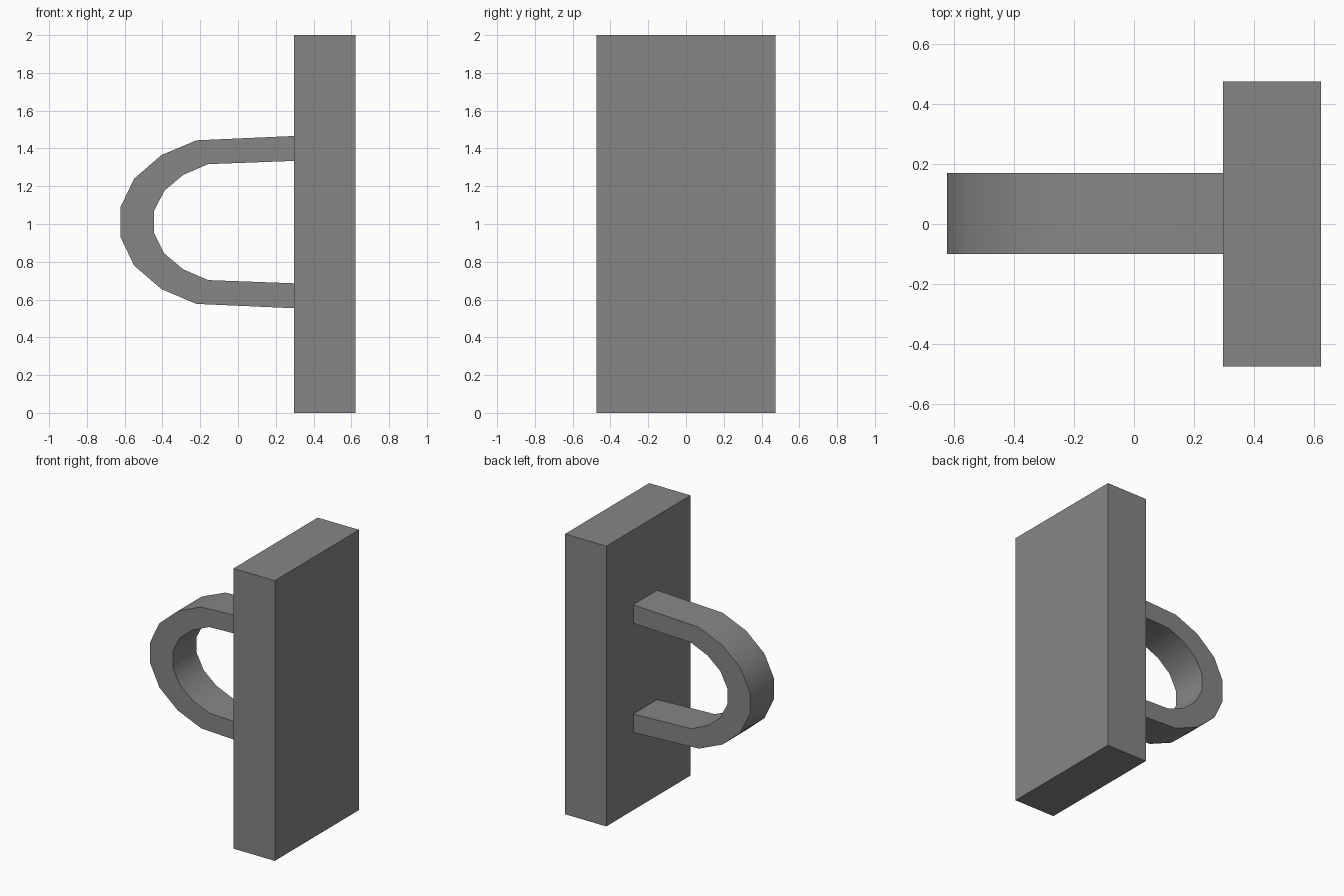
import bpy, bmesh
from mathutils import Vector

if "Cube" in bpy.data.objects:
    bpy.data.objects.remove(bpy.data.objects["Cube"])

grey = bpy.data.materials.new("grey")
grey.diffuse_color = (0.24, 0.24, 0.24, 1)
grey.use_nodes = True
grey.node_tree.nodes["Principled BSDF"].inputs["Base Color"].default_value = grey.diffuse_color


def make_object(name, bm):
    bmesh.ops.recalc_face_normals(bm, faces=bm.faces)
    mesh = bpy.data.meshes.new(name)
    bm.to_mesh(mesh)
    bm.free()
    mesh.materials.append(grey)
    obj = bpy.data.objects.new(name, mesh)
    bpy.context.collection.objects.link(obj)
    return obj


# Upright slab
X0, X1, HALF_Y, HEIGHT = 0.297, 0.623, 0.475, 2.0
bm = bmesh.new()
bmesh.ops.create_cube(bm, size=1)
bmesh.ops.scale(bm, verts=bm.verts, vec=(X1 - X0, 2 * HALF_Y, HEIGHT))
bmesh.ops.translate(bm, verts=bm.verts, vec=((X0 + X1) / 2, 0, HEIGHT / 2))
make_object("slab", bm)

# Handle: upper half profile (x, height above the handle's middle), mirrored downwards
MID_Z, Y0, Y1 = 1.01, -0.10, 0.17
outer = [(X0, 0.456), (-0.22, 0.433), (-0.405, 0.355), (-0.55, 0.23), (-0.623, 0.077)]
inner = [(X0, 0.324), (-0.158, 0.307), (-0.29, 0.25), (-0.39, 0.166), (-0.445, 0.058)]


def full(half):
    return half + [(x, -z) for x, z in reversed(half)]


bm = bmesh.new()
rails = [[bm.verts.new(Vector((x, y, MID_Z + z))) for x, z in full(half)]
         for half, y in ((outer, Y0), (outer, Y1), (inner, Y1), (inner, Y0))]
for a, b in zip(rails, rails[1:] + rails[:1]):
    for i in range(len(a) - 1):
        bm.faces.new((a[i], a[i + 1], b[i + 1], b[i]))
for end in (0, -1):
    bm.faces.new([r[end] for r in rails])
handle = make_object("handle", bm)

# Smooth curve on the band, crisp side edges
bpy.context.view_layer.objects.active = handle
handle.select_set(True)
bpy.ops.object.shade_smooth_by_angle(angle=0.6)
